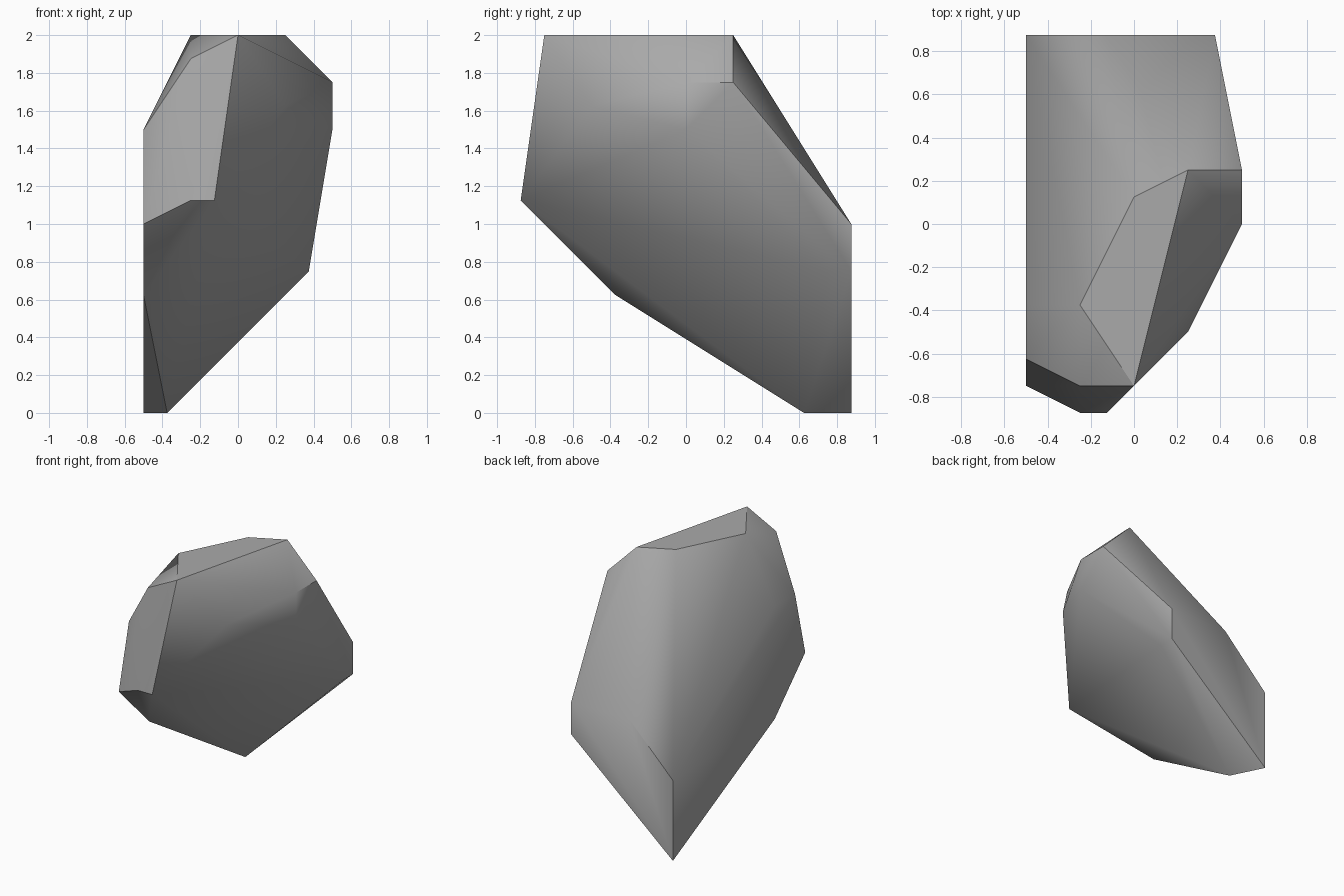
import bpy
import bmesh
from math import radians

# Corner positions are written on a coarse grid, as on a block-cut stone
GRID = 0.125

# Corners grouped by the region of the rock they bound
CORNERS = {
    "top_plane": [(0, -6, 16), (2, 2, 16), (0, 1, 16), (-2, -3, 16)],
    "shoulder": [(4, 2, 14), (4, 0, 14), (4, 0, 12), (2, -4, 13)],
    "front_crest": [(-2, -6, 15), (-4, -5, 12), (-4, -3, 12)],
    "front_ledge": [(-4, -6, 8), (-2, -7, 9), (-1, -7, 9)],
    "back_plane": [(3, 7, 8), (3, 7, 6), (3, 6, 6), (-1, 7, 8), (-4, 7, 5)],
    "foot": [(-4, 7, 0), (-3, 5, 0), (-4, -3, 5)],
}


def remove_default_cube():
    cube = bpy.data.objects.get("Cube")
    if cube:
        bpy.data.objects.remove(cube, do_unlink=True)


def flat_material(name, color):
    material = bpy.data.materials.new(name)
    material.use_nodes = True
    material.diffuse_color = color
    material.node_tree.nodes["Principled BSDF"].inputs["Base Color"].default_value = color
    return material


def build_rock(name, material):
    # Wrap the corners in a convex shell and join coplanar triangles
    bm = bmesh.new()
    for region in CORNERS.values():
        for corner in region:
            bm.verts.new([c * GRID for c in corner])
    bmesh.ops.convex_hull(bm, input=bm.verts)
    bmesh.ops.dissolve_limit(bm, angle_limit=radians(1), verts=bm.verts, edges=bm.edges)
    bmesh.ops.recalc_face_normals(bm, faces=bm.faces)

    # Keep a crisp rim around the level top
    for face in bm.faces:
        if face.normal.z > 0.99:
            for edge in face.edges:
                edge.smooth = False

    mesh = bpy.data.meshes.new(name)
    bm.to_mesh(mesh)
    bm.free()
    mesh.materials.append(material)
    rock = bpy.data.objects.new(name, mesh)
    bpy.context.collection.objects.link(rock)
    return rock


remove_default_cube()
rock = build_rock("rock", flat_material("stone_grey", (0.4, 0.4, 0.4, 1)))

# Blend the gentle facets and keep strong breaks sharp
bpy.ops.object.select_all(action="DESELECT")
rock.select_set(True)
bpy.context.view_layer.objects.active = rock
bpy.ops.object.shade_smooth_by_angle(angle=radians(40), keep_sharp_edges=True)
